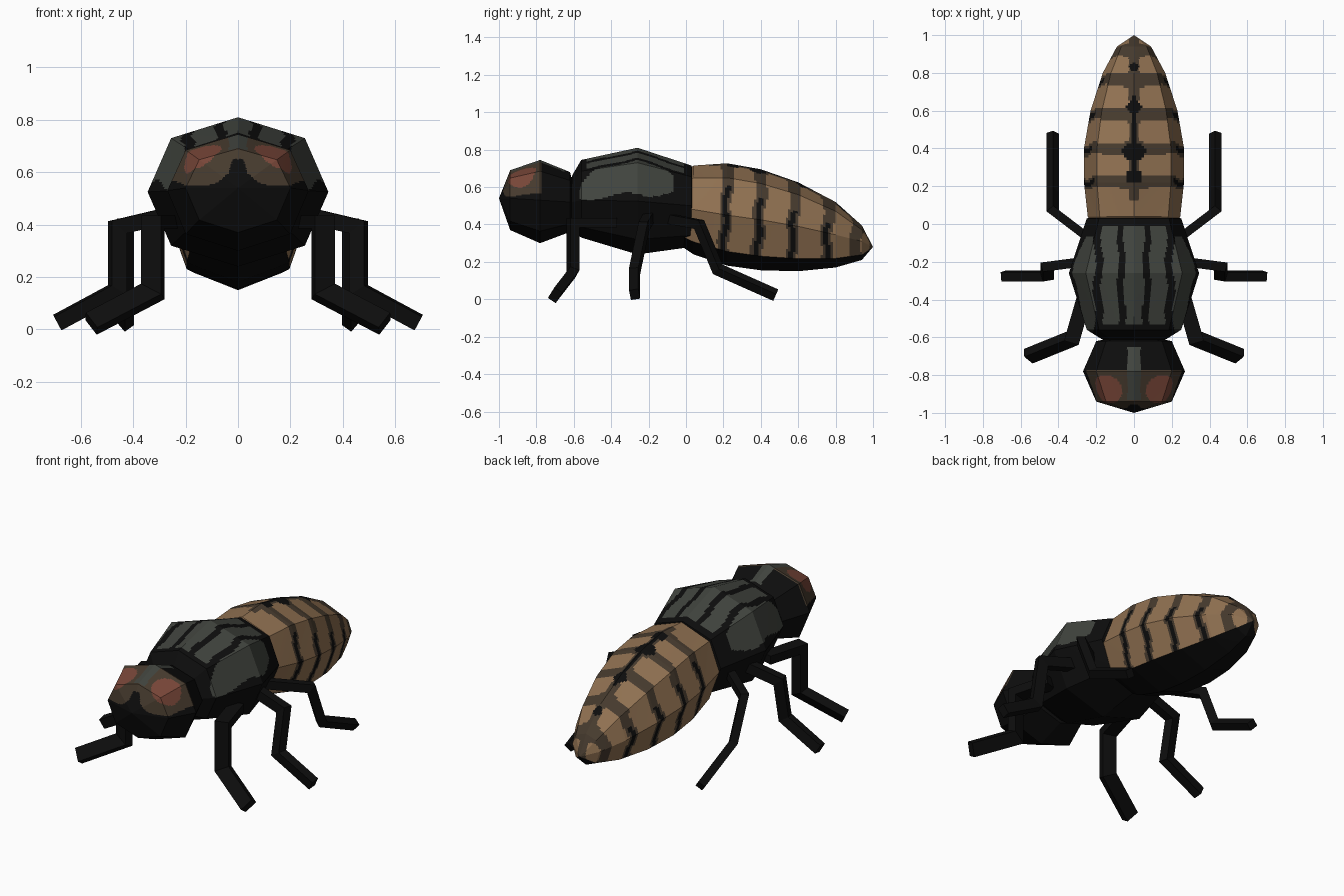
import bpy, bmesh, math
from mathutils import Vector

if "Cube" in bpy.data.objects:
    bpy.data.objects.remove(bpy.data.objects["Cube"])


def material(name, rgb):
    m = bpy.data.materials.new(name)
    m.diffuse_color = (*rgb, 1)
    m.use_nodes = True
    m.node_tree.nodes["Principled BSDF"].inputs["Base Color"].default_value = m.diffuse_color
    return m


BLACK, BROWN, TAN, GREY, RED = range(5)
MATS = [material("black", (0.004, 0.004, 0.004)),
        material("dark brown", (0.062, 0.043, 0.027)),
        material("tan", (0.28, 0.165, 0.083)),
        material("slate grey", (0.052, 0.057, 0.048)),
        material("eye red", (0.19, 0.062, 0.04))]


def finish(name, bm):
    bmesh.ops.recalc_face_normals(bm, faces=bm.faces)
    me = bpy.data.meshes.new(name)
    bm.to_mesh(me)
    bm.free()
    for m in MATS:
        me.materials.append(m)
    ob = bpy.data.objects.new(name, me)
    bpy.context.collection.objects.link(ob)
    return ob


def body(name, start, rings, end, paint, cuts=14):
    """Eight-sided loft along y. Ring = (y, half width, top z, middle z, bottom z)."""
    bm = bmesh.new()
    loops = []
    for y, w, zt, zs, zb in rings:
        zu, zl = zs + (zt - zs) * 0.72, zs + (zb - zs) * 0.72
        half = [(0, zt), (0.74 * w, zu), (w, zs), (0.74 * w, zl), (0, zb)]
        pts = half + [(-x, z) for x, z in half[3:0:-1]]
        loops.append([bm.verts.new((x, y, z)) for x, z in pts])
    for a, b in zip(loops, loops[1:]):
        for i in range(8):
            j = (i + 1) % 8
            bm.faces.new((a[i], a[j], b[j], b[i]))
    for loop, (y, z) in ((loops[0], start), (loops[-1], end)):
        tip = bm.verts.new((0, y, z))
        for i in range(8):
            bm.faces.new((loop[i], loop[(i + 1) % 8], tip))
    # fine flat cells carry the markings
    bmesh.ops.subdivide_edges(bm, edges=bm.edges[:], cuts=cuts, use_grid_fill=True)
    bmesh.ops.recalc_face_normals(bm, faces=bm.faces)
    for f in bm.faces:
        c = f.calc_center_median()
        f.material_index = paint(abs(c.x), c.y, c.z, f.normal)
    return finish(name, bm)


# Head: red eyes in a brown mask, grey streak behind
def paint_head(x, y, z, n):
    if ((x - 0.14) / 0.085) ** 2 + ((y + 0.875) / 0.08) ** 2 + ((z - 0.66) / 0.085) ** 2 < 1:
        return RED
    if x < 0.045 - 0.3 * max(0, z - 0.57) and z < 0.65:
        return BLACK
    if x < 0.035 and z > 0.66 and -0.93 < y < -0.65:
        return GREY
    low = 0.55 + 0.07 * math.exp(-(x / 0.06) ** 2) + 0.4 * max(0, x - 0.2)
    return BROWN if z > low and y < -0.775 else BLACK


# Thorax: grey back with black lengthwise stripes and grey side patches
def paint_thorax(x, y, z, n):
    wob = 0.008 * math.sin(y * 23)
    if n.z < -0.05 or y > -0.01 + wob or y < -0.57:
        return BLACK
    if z < 0.55 + 0.02 * math.sin(y * 15) + 0.35 * max(0, y + 0.2):
        return BLACK
    if 0.05 < x + wob < 0.085 or 0.17 < x + wob < 0.21:
        return BLACK
    if x < 0.21 and y < -0.53:
        return BLACK
    if x > 0.21 and y > -0.06:
        return BLACK
    return GREY


# Abdomen: tan plates parted by dark bands, spots down the back, black belly
BANDS = (0.215, 0.395, 0.58, 0.765, 0.92)
SPOTS = ((0.25, 0.045), (0.385, 0.06), (0.62, 0.04), (0.83, 0.027))


def paint_abdomen(x, y, z, n):
    if n.z < -0.6:
        return BLACK
    if any((x / r) ** 2 + ((y - c) / (r * 0.8)) ** 2 < 1 for c, r in SPOTS):
        return BLACK
    if x < 0.012 and 0.22 < y < 0.68:
        return BLACK
    slant = 0.06 * (z - 0.5) + 0.008 * math.sin(z * 30 + y * 9)
    d = min(abs(y - c - slant) for c in BANDS)
    side = z < 0.72 - 0.38 * max(0, y - 0.1) - 0.06
    if d < 0.014 and side and y < 0.85:
        return BLACK
    if d < 0.03 + 0.018 * math.exp(-(x / 0.05) ** 2) or (x < 0.026 and y > 0.12):
        return BROWN
    return TAN


body("head", (-1.0, 0.54),
     [(-0.94, 0.2, 0.69, 0.54, 0.37), (-0.78, 0.27, 0.745, 0.53, 0.30),
      (-0.62, 0.2, 0.68, 0.52, 0.36)], (-0.58, 0.52), paint_head, 20)
body("thorax", (-0.63, 0.52),
     [(-0.61, 0.17, 0.66, 0.52, 0.37), (-0.56, 0.25, 0.745, 0.53, 0.33),
      (-0.26, 0.345, 0.81, 0.525, 0.24), (0.03, 0.25, 0.715, 0.5, 0.28)],
     (0.06, 0.5), paint_thorax, 20)
body("abdomen", (-0.05, 0.48),
     [(-0.02, 0.22, 0.66, 0.48, 0.28), (0.04, 0.245, 0.715, 0.48, 0.24),
      (0.22, 0.265, 0.727, 0.45, 0.18), (0.40, 0.265, 0.695, 0.425, 0.155),
      (0.60, 0.23, 0.625, 0.39, 0.15), (0.80, 0.165, 0.52, 0.345, 0.17),
      (0.94, 0.09, 0.395, 0.31, 0.21)], (1.0, 0.28), paint_abdomen)


# Legs: mitred square tubes through hip, knee, ankle and foot
def leg(name, path, w, h):
    for side, s in (("right", 1), ("left", -1)):
        pts = [Vector((x * s, y, z)) for x, y, z in path]
        dirs = [(b - a).normalized() for a, b in zip(pts, pts[1:])]
        across = dirs[0].cross(Vector((0, 0, 1))).normalized()
        up = across.cross(dirs[0])
        ring = [pts[0] + across * (w / 2 * i) + up * (h / 2 * j)
                for i, j in ((1, 1), (-1, 1), (-1, -1), (1, -1))]
        bm = bmesh.new()
        prev = [bm.verts.new(p) for p in ring]
        bm.faces.new(prev)
        for k, d in enumerate(dirs):
            nrm = (d + dirs[min(k + 1, len(dirs) - 1)]).normalized()
            ring = [p + d * ((pts[k + 1] - p).dot(nrm) / d.dot(nrm)) for p in ring]
            cur = [bm.verts.new(p) for p in ring]
            for i in range(4):
                j = (i + 1) % 4
                bm.faces.new((prev[i], prev[j], cur[j], cur[i]))
            prev = cur
        bm.faces.new(prev)
        finish(f"{side}_{name}", bm)


leg("front_leg", [(0.26, -0.38, 0.41), (0.325, -0.605, 0.41),
                  (0.325, -0.605, 0.145), (0.56, -0.7, 0.022)], 0.08, 0.05)
leg("middle_leg", [(0.27, -0.2, 0.435), (0.46, -0.225, 0.39),
                   (0.46, -0.275, 0.15), (0.69, -0.275, 0.026)], 0.05, 0.06)
leg("rear_leg", [(0.22, -0.09, 0.43), (0.43, 0.07, 0.4),
                 (0.43, 0.17, 0.16), (0.43, 0.48, 0.022)], 0.045, 0.05)
